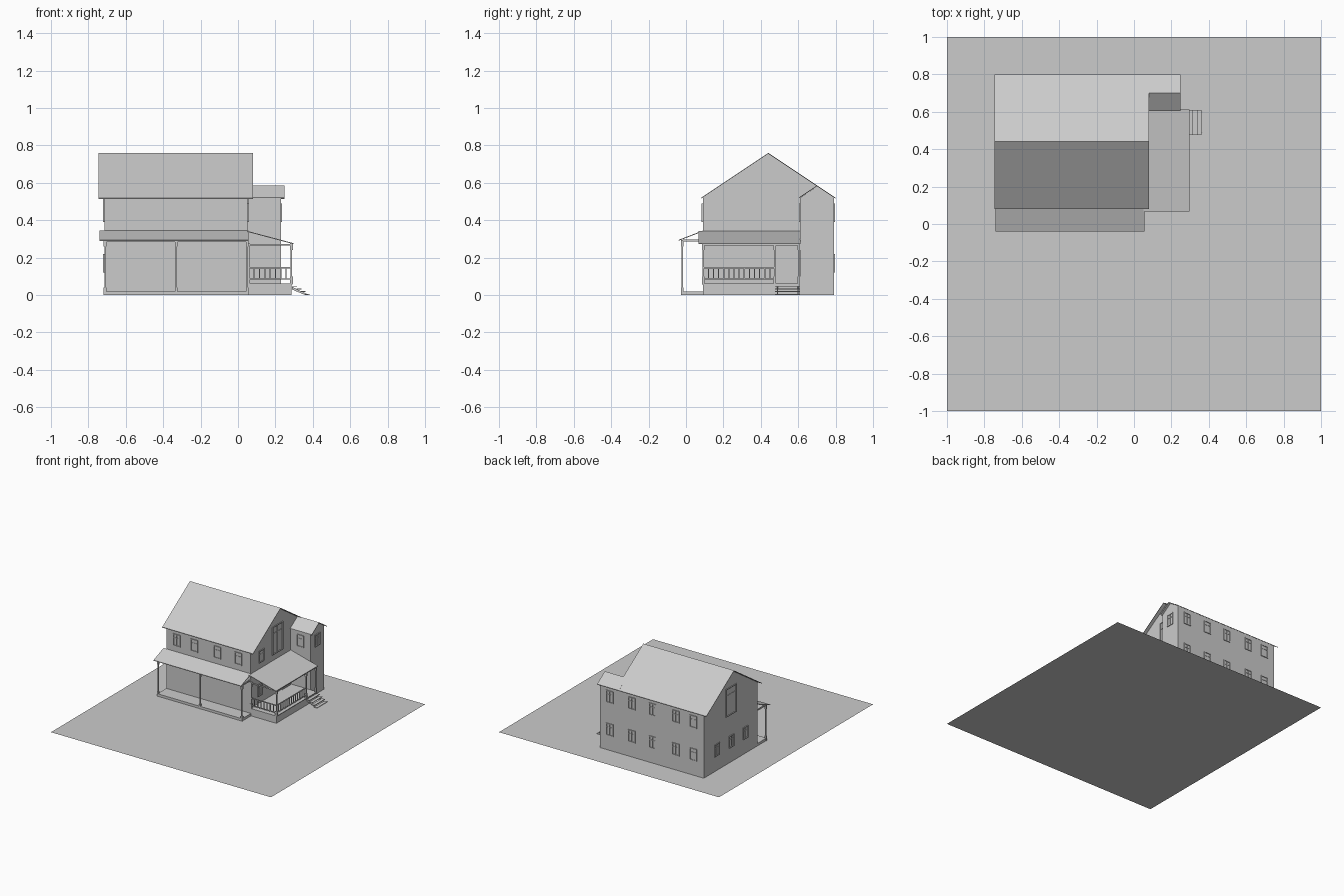
import bpy, bmesh
from mathutils import Vector

cube = bpy.data.objects.get("Cube")
if cube:
    bpy.data.objects.remove(cube)

grey = bpy.data.materials.new("plain grey")
grey.use_nodes = True
grey.diffuse_color = (0.6, 0.6, 0.6, 1)
grey.node_tree.nodes["Principled BSDF"].inputs["Base Color"].default_value = (0.6, 0.6, 0.6, 1)


def finish(name, bm):
    bmesh.ops.recalc_face_normals(bm, faces=bm.faces)
    mesh = bpy.data.meshes.new(name)
    bm.to_mesh(mesh)
    bm.free()
    mesh.materials.append(grey)
    obj = bpy.data.objects.new(name, mesh)
    bpy.context.collection.objects.link(obj)
    return obj


def prism(bm, axis, profile, a, b):
    """Extrude a profile along x (points are y, z) or y (points are x, z)."""
    place = (lambda p, t: (t, p[0], p[1])) if axis == "x" else (lambda p, t: (p[0], t, p[1]))
    face = bm.faces.new([bm.verts.new(place(p, a)) for p in profile])
    ext = bmesh.ops.extrude_face_region(bm, geom=[face])
    shift = Vector((b - a, 0, 0)) if axis == "x" else Vector((0, b - a, 0))
    verts = [v for v in ext["geom"] if isinstance(v, bmesh.types.BMVert)]
    bmesh.ops.translate(bm, vec=shift, verts=verts)


def box(bm, x, y, z):
    prism(bm, "x", [(y[0], z[0]), (y[1], z[0]), (y[1], z[1]), (y[0], z[1])], x[0], x[1])


def sheet(bm, axis, line, a, b, t=0.005):
    """Thin roof sheet whose top follows a line."""
    prism(bm, axis, line + [(u, z - t) for u, z in reversed(line)], a, b)


def post(bm, x, y, z0, z1):
    """Slim post with a wider foot and head."""
    for r, lo, hi in ((0.004, z0, z1), (0.007, z0, z0 + 0.04), (0.007, z1 - 0.035, z1)):
        box(bm, (x - r, x + r), (y - r, y + r), (lo, hi))


def window(bm, side, wall, u, z0, z1, w=0.065, bars_u=(0.5,), bars_z=(0.68,), d=0.006):
    """Frame and glazing bars on a wall; side is the direction it faces."""
    def bar(ua, ub, za, zb, depth):
        span = sorted((wall, wall + depth * (1 if side[0] == "+" else -1)))
        if side[1] == "x":
            box(bm, span, (ua, ub), (za, zb))
        else:
            box(bm, (ua, ub), span, (za, zb))
    a, b, f, m = u - w / 2, u + w / 2, 0.007, 0.002
    bar(a, a + f, z0, z1, d)
    bar(b - f, b, z0, z1, d)
    bar(a + f, b - f, z0, z0 + f, d)
    bar(a + f, b - f, z1 - f, z1, d)
    for k in bars_u:
        c = a + w * k
        bar(c - m, c + m, z0 + f, z1 - f, d * 0.6)
    for k in bars_z:
        c = z0 + (z1 - z0) * k
        bar(a + f, b - f, c - m, c + m, d * 0.5)


# Ground sheet
bm = bmesh.new()
bmesh.ops.create_grid(bm, x_segments=1, y_segments=1, size=1)
finish("ground", bm)

# Main house and rear wing walls
bm = bmesh.new()
prism(bm, "x", [(0.09, 0), (0.79, 0), (0.79, 0.522), (0.44, 0.755), (0.09, 0.522)], -0.715, 0.052)
finish("main_walls", bm)
bm = bmesh.new()
prism(bm, "x", [(0.61, 0), (0.79, 0), (0.79, 0.522), (0.70, 0.582), (0.61, 0.52)], 0.05, 0.23)
finish("wing_walls", bm)

# Gable roofs
bm = bmesh.new()
sheet(bm, "x", [(0.08, 0.52), (0.44, 0.76), (0.80, 0.52)], -0.745, 0.08)
finish("main_roof", bm)
bm = bmesh.new()
sheet(bm, "x", [(0.604, 0.522), (0.70, 0.587), (0.80, 0.52)], 0.05, 0.248)
finish("wing_roof", bm)

# Lean-to porch roofs
bm = bmesh.new()
sheet(bm, "x", [(-0.04, 0.295), (0.09, 0.345)], -0.74, 0.055)
finish("front_porch_roof", bm)
bm = bmesh.new()
sheet(bm, "y", [(0.05, 0.343), (0.298, 0.277)], 0.068, 0.612)
finish("side_porch_roof", bm)

# Front porch floor, posts and beams
bm = bmesh.new()
box(bm, (-0.715, 0.055), (-0.025, 0.09), (0, 0.02))
finish("front_porch_floor", bm)
bm = bmesh.new()
for x in (-0.711, -0.33, 0.05):
    post(bm, x, -0.02, 0, 0.295)
box(bm, (-0.715, 0.054), (-0.025, -0.015), (0.283, 0.295))
for x in (-0.711, 0.05):
    box(bm, (x - 0.004, x + 0.004), (-0.015, 0.09), (0.287, 0.297))
finish("front_porch_frame", bm)

# Side porch floor, posts and beams
bm = bmesh.new()
box(bm, (0.05, 0.285), (0.09, 0.61), (0, 0.057))
box(bm, (0.05, 0.292), (0.085, 0.61), (0.057, 0.063))
finish("side_porch_floor", bm)
bm = bmesh.new()
for x, y in ((0.058, 0.092), (0.286, 0.092), (0.286, 0.475), (0.286, 0.603)):
    post(bm, x, y, 0.06, 0.275)
box(bm, (0.28, 0.291), (0.088, 0.61), (0.264, 0.276))
for y in (0.092, 0.605):
    box(bm, (0.05, 0.29), (y - 0.004, y + 0.004), (0.264, 0.274))
finish("side_porch_frame", bm)

# Railing with balusters
bm = bmesh.new()
for z in (0.083, 0.143):
    box(bm, (0.06, 0.286), (0.088, 0.096), (z, z + 0.006))
    box(bm, (0.282, 0.29), (0.092, 0.475), (z, z + 0.006))
r = 0.003
for i in range(1, 8):
    x = 0.058 + i * 0.0285
    box(bm, (x - r, x + r), (0.089, 0.095), (0.086, 0.145))
for i in range(1, 14):
    y = 0.092 + i * 0.0274
    box(bm, (0.283, 0.289), (y - r, y + r), (0.086, 0.145))
finish("side_porch_railing", bm)

# Steps: open treads on two stringers
bm = bmesh.new()
for i in range(4):
    x, z = 0.29 + i * 0.023, 0.049 - i * 0.014
    box(bm, (x, x + 0.026), (0.477, 0.61), (z - 0.004, z))
for y in (0.487, 0.597):
    prism(bm, "y", [(0.288, 0.045), (0.38, 0), (0.36, 0), (0.288, 0.03)], y, y + 0.005)
finish("side_steps", bm)

# Side door with trim and inner panel
bm = bmesh.new()
box(bm, (0.05, 0.055), (0.495, 0.595), (0.063, 0.25))
window(bm, "+x", 0.052, 0.545, 0.063, 0.26, 0.112, (), (), 0.008)
window(bm, "+x", 0.055, 0.545, 0.08, 0.24, 0.075, (), (), 0.004)
finish("side_door", bm)

# Windows in two rows
low, high = (0.12, 0.22), (0.39, 0.49)
columns = (-0.62, -0.46, -0.25, -0.06)
bm = bmesh.new()
for x in columns:
    window(bm, "-y", 0.09, x, *high)
window(bm, "-y", 0.61, 0.14, *high)
finish("front_windows", bm)
bm = bmesh.new()
for x in columns + (0.14,):
    for row in (low, high):
        window(bm, "+y", 0.79, x, *row)
finish("back_windows", bm)
bm = bmesh.new()
for y in (0.25, 0.43, 0.62):
    window(bm, "-x", -0.715, y, *low)
finish("right_windows", bm)
bm = bmesh.new()
window(bm, "+x", 0.052, 0.23, *high)
window(bm, "+x", 0.23, 0.70, *high)
for y in (0.21, 0.40):
    window(bm, "+x", 0.052, y, *low)
finish("left_windows", bm)

# Tall gable windows at both ends
bm = bmesh.new()
for side, wall in (("+x", 0.052), ("-x", -0.715)):
    window(bm, side, wall, 0.437, 0.39, 0.62, 0.137, (0.5,), (0.75,))
finish("gable_windows", bm)
